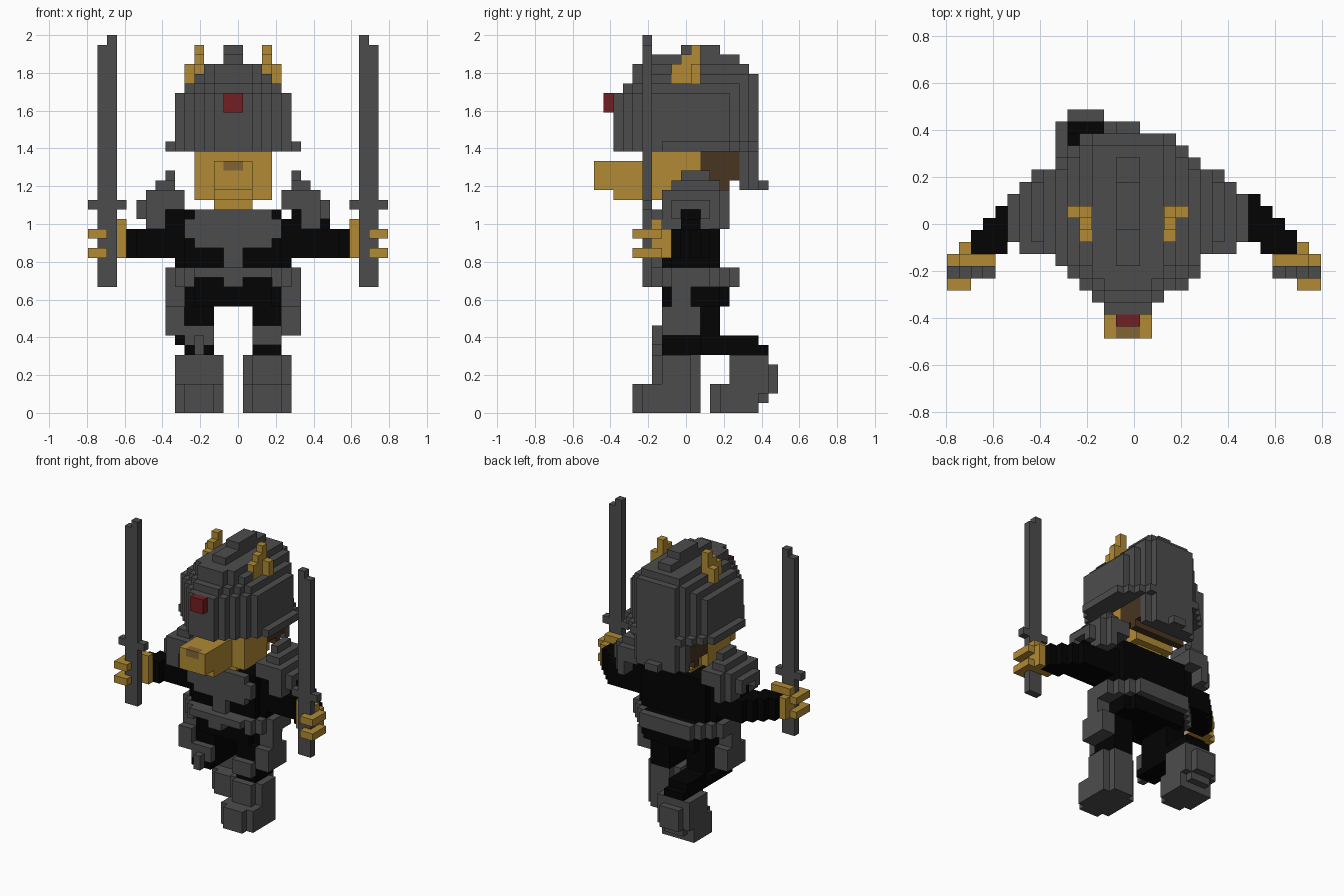
import bpy
import bmesh
from mathutils import Vector

cube = bpy.data.objects.get("Cube")
if cube:
    bpy.data.objects.remove(cube, do_unlink=True)

UNIT = 2 / 39                      # edge of one block
OFFSET = Vector((-0.5, -0.5, 0))   # the body sits half a block off centre


def material(name, *rgb):
    mat = bpy.data.materials.new(name)
    mat.use_nodes = True
    mat.diffuse_color = (*rgb, 1)
    mat.node_tree.nodes["Principled BSDF"].inputs["Base Color"].default_value = (*rgb, 1)
    return mat


steel = material("dark steel", .073, .073, .073)
cloth = material("black cloth", .001, .001, .001)
fur = material("golden fur", .44, .255, .034)
gem = material("red gem", .175, .013, .016)
hair = material("brown hair", .065, .035, .015)
nose = material("nose tan", .22, .13, .035)


def box(x0, x1, y0, y1, z0, z1):
    """Set of block cells filling a box."""
    return {(x, y, z) for x in range(x0, x1)
            for y in range(y0, y1) for z in range(z0, z1)}


def rounded(x0, x1, y0, y1, z0, z1):
    """Box without its four upright corner columns."""
    return {c for c in box(x0, x1, y0, y1, z0, z1)
            if not (c[0] in (x0, x1 - 1) and c[1] in (y0, y1 - 1))}


def oval(half, y0, y1, z0, z1, power=2):
    """Set of block cells filling an upright rounded slab."""
    middle, depth = (y0 + y1) / 2, (y1 - y0) / 2 + .3

    def inside(cell):
        across = abs(cell[0] + .5) / (half + .1)
        along = abs(cell[1] + .5 - middle) / depth
        return across ** power + along ** power <= 1
    return set(filter(inside, box(-half, half, y0, y1, z0, z1)))


def shell(half, y0, y1, z0, z1, blunt=2):
    """Helmet slab: pointed toward the front, blunter behind."""
    cells = set()
    for y in range(y0, y1):
        reach = min(half, 2 + y - y0, y1 + blunt - y)
        cells |= box(-reach, reach, y, y + 1, z0, z1)
    return cells


def mirror(cells):
    return {(-1 - x, y, z) for x, y, z in cells}


def shift(cells, dx):
    return {(x + dx, y, z) for x, y, z in cells}


def part(name, mat, *groups):
    """Join cell groups into one object, keeping outer faces only."""
    cells = set().union(*groups)
    bm = bmesh.new()
    verts = {}

    def vert(point):
        key = tuple(round(c) for c in point)
        if key not in verts:
            verts[key] = bm.verts.new((Vector(key) + OFFSET) * UNIT)
        return verts[key]

    for cell in cells:
        for axis in range(3):
            for sign in (-1, 1):
                neighbour = list(cell)
                neighbour[axis] += sign
                if tuple(neighbour) in cells:
                    continue
                u, v = Vector((0, 0, 0)), Vector((0, 0, 0))
                u[(axis + 1) % 3] = 1
                v[(axis + 2) % 3] = 1
                base = Vector(cell)
                base[axis] += max(sign, 0)
                ring = [base, base + u, base + u + v, base + v]
                bm.faces.new([vert(p) for p in ring[::sign]])
    mesh = bpy.data.meshes.new(name)
    bm.to_mesh(mesh)
    bm.free()
    mesh.materials.append(mat)
    obj = bpy.data.objects.new(name, mesh)
    bpy.context.collection.objects.link(obj)


def pair(name, mat, *groups, reach=0):
    """Left part plus its mirror; reach moves the left one outward."""
    cells = set().union(*groups)
    part("left_" + name, mat, shift(cells, reach))
    part("right_" + name, mat, mirror(cells))


# Helmet: stacked pointed slabs, crest, horns, and neck guard behind
horn = (box(4, 5, 1, 2, 34, 36) | box(3, 4, -1, 2, 34, 36)
        | box(3, 4, 0, 2, 36, 37) | box(3, 4, 1, 2, 37, 38))
dome = (shell(7, -7, 8, 27, 28, blunt=3) | shell(6, -7, 8, 28, 33)
        | shell(5, -6, 8, 33, 34) | shell(4, -5, 8, 34, 35)
        | shell(3, -5, 7, 35, 36)
        | box(-1, 1, -3, 6, 36, 37) | box(-1, 1, 0, 4, 37, 38))
part("helmet", steel, dome - horn - mirror(horn))
pair("horn", fur, horn)
part("neck_guard", steel, box(-4, 4, 6, 7, 23, 27), box(-3, 3, 7, 8, 23, 27),
     box(-1, 1, 8, 9, 23, 24))
part("helmet_gem", gem, box(-1, 1, -8, -7, 31, 33))

# Head
part("head", fur, box(-4, 4, -3, 2, 22, 27), box(-3, 3, 2, 4, 22, 24),
     box(-2, 2, -2, 3, 21, 22))
part("snout", fur, box(-2, 2, -9, -3, 23, 26) - box(-1, 1, -9, -8, 25, 26),
     box(-2, 2, -7, -3, 22, 23))
part("nose", nose, box(-1, 1, -9, -8, 25, 26))
part("hair", hair, box(-4, 4, 2, 6, 24, 27), box(-4, 4, 4, 5, 23, 24))

# Torso and belt
part("torso", cloth, rounded(-6, 6, -2, 4, 15, 20), box(-5, 5, -2, 4, 20, 21),
     rounded(-5, 5, -2, 5, 11, 15))
part("chest_plate", steel, box(-4, 4, -3, -2, 17, 21),
     box(-5, 5, -3, -2, 18, 20), box(-1, 1, -3, -2, 15, 17))
part("belt", steel, oval(7, -4, 6, 13, 15) - box(-4, 4, -4, -2, 13, 14),
     box(-1, 1, -4, -2, 13, 14))
pair("hip_plate", steel, box(5, 7, -1, 1, 11, 15), box(5, 7, -2, 2, 8, 11))

# Shoulder pads: stepped domes, arched open below over the arm
pair("shoulder_pad", steel,
     box(6, 7, 0, 3, 24, 25), box(6, 8, -1, 4, 23, 24),
     box(5, 8, -2, 5, 21, 23), box(8, 9, -2, 4, 21, 23),
     box(9, 10, -1, 3, 21, 22), box(9, 10, -1, 0, 20, 21),
     box(9, 10, 2, 3, 20, 21),
     box(7, 9, -2, 0, 19, 21), box(7, 9, 2, 4, 19, 21), box(7, 8, 4, 5, 19, 21))

# Arms: stepping forward toward the hands
pair("arm", cloth, box(4, 9, -1, 3, 16, 19), box(5, 7, -1, 3, 19, 21),
     box(7, 8, 0, 2, 19, 21), box(8, 9, 0, 2, 19, 20),
     box(9, 10, -1, 3, 16, 19),
     box(10, 11, -2, 2, 16, 19), box(11, 12, -2, 1, 16, 19),
     box(12, 13, -2, 0, 16, 19), reach=1)

# Hands and swords
fingers = [box(14, 15, -5, -2, z, z + 1) | box(13, 15, -5, -4, z, z + 1)
           for z in (16, 18)]
pair("hand", fur, box(11, 14, -3, -2, 16, 20), box(13, 14, -2, -1, 16, 19),
     *fingers, reach=1)
pair("sword", steel, box(12, 14, -4, -3, 13, 38), box(12, 13, -4, -3, 38, 39),
     box(11, 15, -4, -3, 21, 22), reach=1)

# Left leg: planted in front
part("left_leg", cloth, box(2, 5, -2, 2, 6, 11))
part("left_thigh_plate", steel, box(2, 5, -3, -2, 7, 9))
part("left_boot", steel, rounded(1, 6, -5, 2, 0, 3), rounded(1, 6, -3, 2, 3, 6))

# Right leg: knee bent, shin trailing behind
part("right_leg", cloth, box(-5, -2, -1, 4, 7, 11), box(-6, -2, 1, 4, 7, 8),
     box(-5, -2, 4, 8, 7, 8), box(-5, -2, -2, 9, 6, 7))
part("right_knee_plate", steel, box(-5, -2, -2, -1, 7, 9),
     box(-4, -3, -3, -2, 6, 8))
part("right_boot", steel, rounded(-6, -1, 3, 7, 0, 3), box(-6, -1, 5, 8, 0, 6),
     box(-6, -1, 8, 9, 2, 6), box(-5, -2, 8, 9, 1, 2),
     box(-5, -2, 9, 10, 2, 5))
